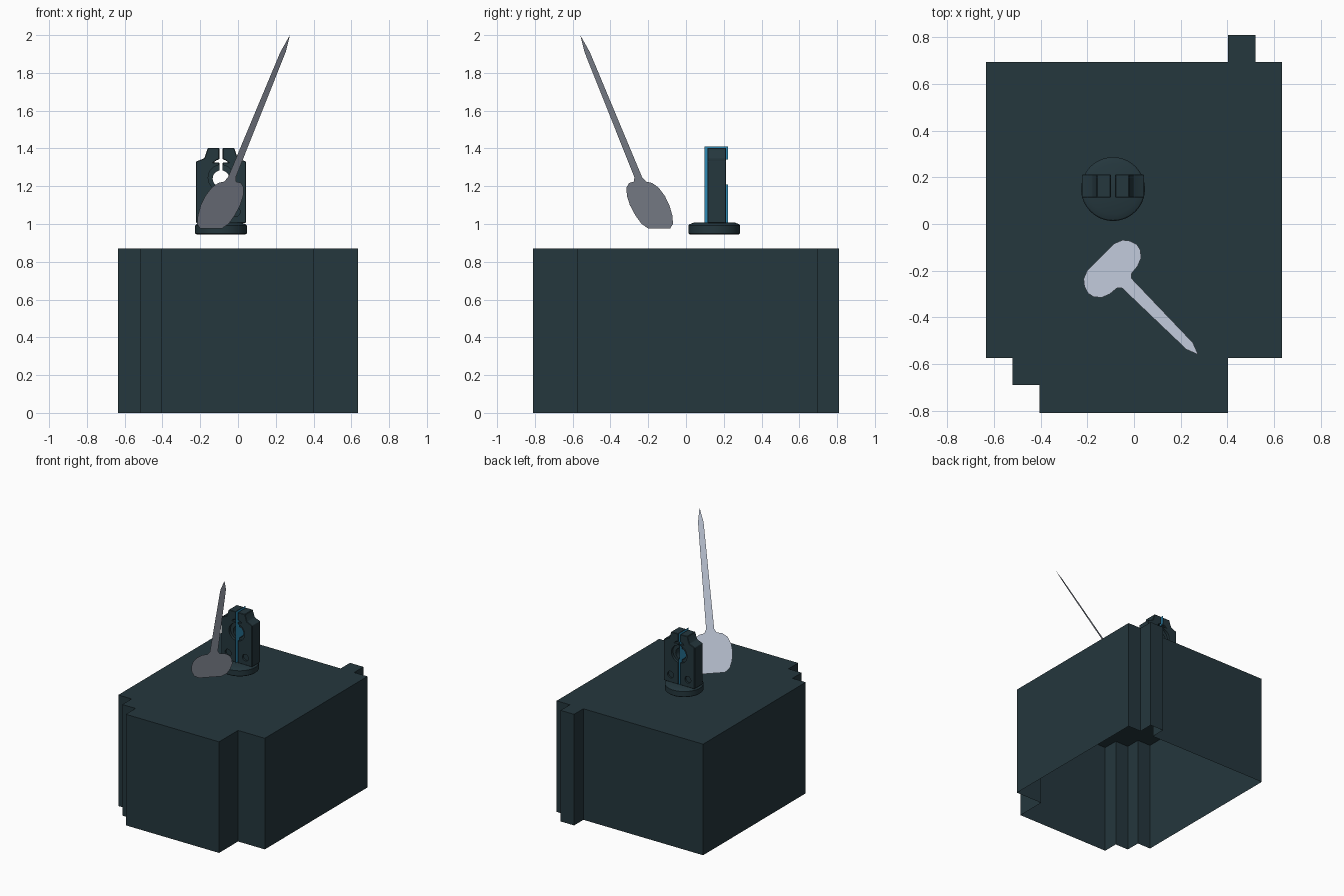
import bpy, bmesh, math
from mathutils import Vector

if "Cube" in bpy.data.objects:
    bpy.data.objects.remove(bpy.data.objects["Cube"])


def material(name, rgb):
    m = bpy.data.materials.new(name)
    m.diffuse_color = (*rgb, 1)
    m.use_nodes = True
    m.node_tree.nodes["Principled BSDF"].inputs["Base Color"].default_value = m.diffuse_color
    return m


DARK = material("dark slate", (0.018, 0.038, 0.047))
PALE = material("pale grey blue", (0.50, 0.55, 0.66))
BLUE = material("bright blue", (0.03, 0.26, 0.46))
CX, CY = -0.09, 0.15          # axis of the clamp and its foot


def finish(bm, name, mat):
    me = bpy.data.meshes.new(name)
    bm.to_mesh(me)
    bm.free()
    me.materials.append(mat)
    ob = bpy.data.objects.new(name, me)
    bpy.context.collection.objects.link(ob)
    return ob


def sheet(points, name, mat):
    bm = bmesh.new()
    bm.faces.new([bm.verts.new(p) for p in points])
    return finish(bm, name, mat)


def prism(points, offset, name, mat, open_start=False):
    """Extrude a flat outline; optionally leave its start side open."""
    bm = bmesh.new()
    start = bm.faces.new([bm.verts.new(p) for p in points])
    ext = bmesh.ops.extrude_face_region(bm, geom=[start], use_keep_orig=True)
    bmesh.ops.translate(bm, vec=offset,
                        verts=[v for v in ext["geom"] if isinstance(v, bmesh.types.BMVert)])
    bmesh.ops.recalc_face_normals(bm, faces=bm.faces)
    if open_start:
        bmesh.ops.delete(bm, geom=[start], context='FACES_ONLY')
    return finish(bm, name, mat)


def activate(ob):
    bpy.ops.object.select_all(action='DESELECT')
    ob.select_set(True)
    bpy.context.view_layer.objects.active = ob


def cut_round(ob, x, z, r, y0, y1):
    """Bore a round hole along y."""
    bpy.ops.mesh.primitive_cylinder_add(vertices=32, radius=r, depth=y1 - y0,
                                        location=(x, (y0 + y1) / 2, z),
                                        rotation=(math.pi / 2, 0, 0))
    cutter = bpy.context.object
    cutter.hide_render = True
    activate(ob)
    mod = ob.modifiers.new("bore", 'BOOLEAN')
    mod.operation, mod.solver, mod.object = 'DIFFERENCE', 'EXACT', cutter
    bpy.ops.object.modifier_apply(modifier=mod.name)
    bpy.data.objects.remove(cutter, do_unlink=True)


# base block: hollow shell with stepped corners, open underneath
outline = [(-.635, -.575), (-.52, -.575), (-.52, -.69), (-.405, -.69), (-.405, -.81),
           (.403, -.81), (.403, -.575), (.635, -.575), (.635, .695), (.52, .695),
           (.52, .81), (.403, .81), (.403, .695), (-.635, .695)]
prism([(x, y, 0) for x, y in outline], (0, 0, .87), "base_block", DARK, open_start=True)

# round foot, turned from a profile
bm = bmesh.new()
N = 48
rings = []
for r, z in [(.13, .945), (.137, .951), (.137, .992), (.132, .998), (.108, 1.008)]:
    rings.append([bm.verts.new((CX + r * math.cos(2 * math.pi * i / N),
                                CY + r * math.sin(2 * math.pi * i / N), z)) for i in range(N)])
for a, b in zip(rings, rings[1:]):
    for i in range(N):
        j = (i + 1) % N
        bm.faces.new((a[i], a[j], b[j], b[i]))
bm.faces.new(rings[0][::-1])
bm.faces.new(rings[-1])
foot = finish(bm, "round_foot", DARK)
activate(foot)
bpy.ops.object.shade_smooth_by_angle(angle=math.radians(25))

# two clamp halves around a slit, with bore, counterbores and bolt recesses
G, W, Y0, Y1 = .009, .133, .113, .213
half = [(G, 1.006), (W, 1.006), (W, 1.33), (.088, 1.348), (.07, 1.402), (G, 1.402),
        (G, 1.342), (.024, 1.338), (.038, 1.326), (G, 1.326)]
for side, label in ((1, "right"), (-1, "left")):
    ob = prism([(CX + side * x, Y0, z) for x, z in half], (0, Y1 - Y0, 0),
               "clamp_half_" + label, DARK)
    activate(ob)
    bev = ob.modifiers.new("edge", 'BEVEL')
    bev.width, bev.segments, bev.limit_method = .003, 1, 'ANGLE'
    bpy.ops.object.modifier_apply(modifier=bev.name)
    cut_round(ob, CX, 1.24, .044, Y0 - .05, Y1 + .05)
    for bx, bz, r, depth in ((0, 1.245, .068, .02), (side * .075, 1.065, .026, .014)):
        cut_round(ob, CX + bx, bz, r, Y0 - .03, Y0 + depth)
        cut_round(ob, CX + bx, bz, r, Y1 - depth, Y1 + .03)
    activate(ob)
    bpy.ops.object.shade_smooth_by_angle(angle=math.radians(25))

# thin blue divider standing in the slit, notched at the back
divider = [(.099, 1.008), (.222, 1.008), (.222, 1.208), (.208, 1.208), (.208, 1.342),
           (.222, 1.342), (.222, 1.41), (.099, 1.41)]
sheet([(CX, y, z) for y, z in divider], "blue_divider", BLUE)

# leaning flat paddle with a pointed handle
w = Vector((1, 1, 0)).normalized()
d = Vector((math.sin(math.pi / 6) * .7071, -math.sin(math.pi / 6) * .7071, math.cos(math.pi / 6)))
origin = Vector((-.1435, -.1415, .975))
edge = [(.08, 0), (.118, .03), (.138, .08), (.148, .145), (.142, .20), (.12, .252),
        (.085, .28), (.045, .288), (.029, .315), (.02, 1.08)]
loop = [(-u, v) for u, v in edge] + [(0, 1.184)] + edge[::-1]
sheet([origin + w * u + d * v for u, v in loop], "leaning_paddle", PALE)
